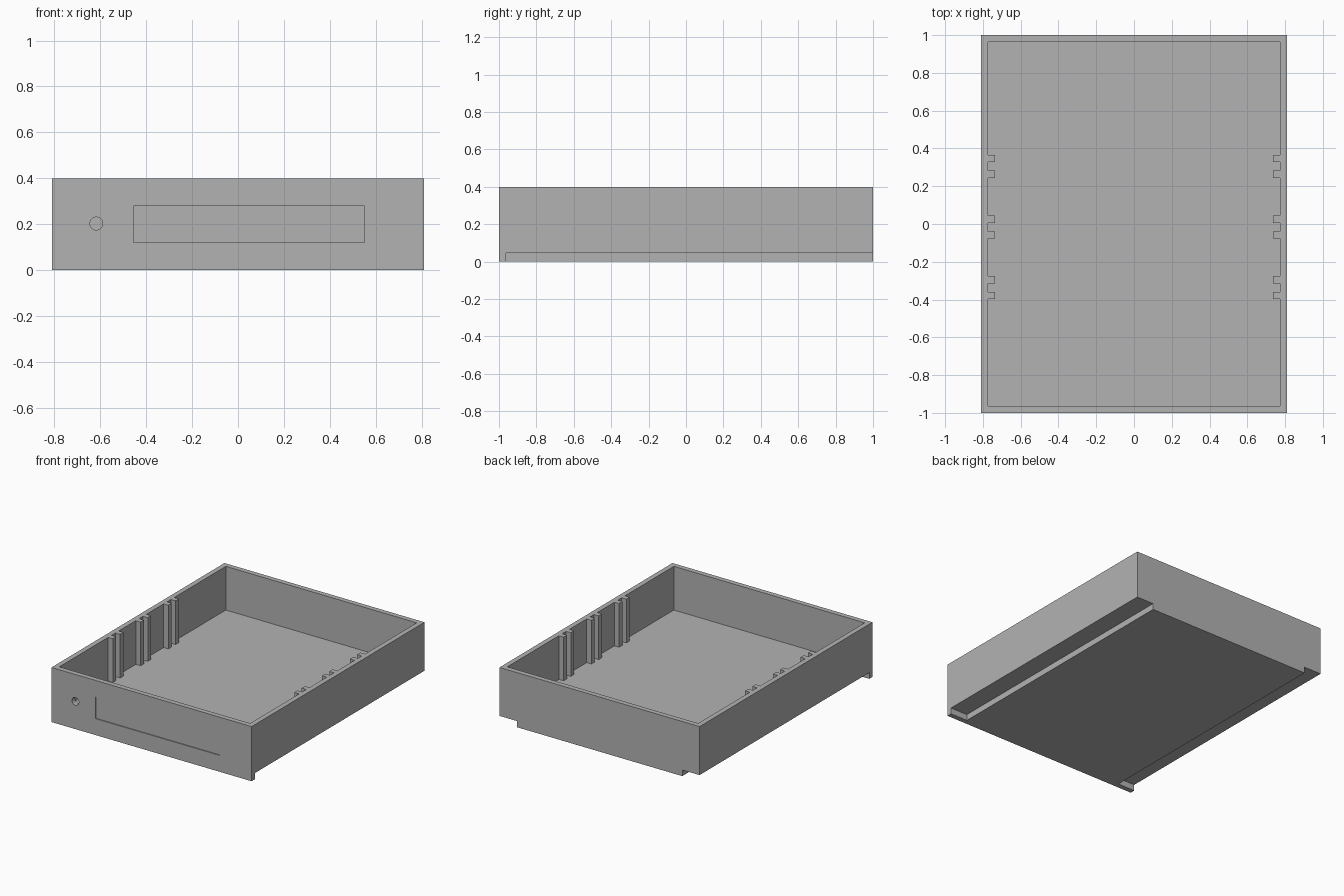
import bpy

cube = bpy.data.objects.get("Cube")
if cube:
    bpy.data.objects.remove(cube, do_unlink=True)

grey = bpy.data.materials.new("plain_grey")
grey.use_nodes = True
COLOUR = (0.45, 0.45, 0.45, 1)
grey.diffuse_color = COLOUR
grey.node_tree.nodes["Principled BSDF"].inputs["Base Color"].default_value = COLOUR

W, L, H = 0.81, 1.0, 0.4      # half width, half length, height
WALL, FLOOR = 0.037, 0.08     # wall and floor thickness


def box(name, low, high):
    """Box spanning two opposite corners."""
    bpy.ops.mesh.primitive_cube_add(size=1)
    ob = bpy.context.object
    ob.name = name
    for v in ob.data.vertices:
        v.co = [(a + b) / 2 + c * (b - a) for a, b, c in zip(low, high, v.co)]
    ob.data.materials.append(grey)
    return ob


def boolean(target, tool, operation):
    """Apply a boolean, then remove the tool."""
    mod = target.modifiers.new(tool.name, 'BOOLEAN')
    mod.operation = operation
    mod.solver = 'EXACT'
    mod.object = tool
    bpy.ops.object.select_all(action='DESELECT')
    target.select_set(True)
    bpy.context.view_layer.objects.active = target
    bpy.ops.object.modifier_apply(modifier=mod.name)
    bpy.data.objects.remove(tool, do_unlink=True)


# Open tray: outer block with the inside hollowed out
tray = box("tray", (-W, -L, 0), (W, L, H))
boolean(tray, box("cavity", (WALL - W, WALL - L, FLOOR), (W - WALL, L - WALL, H + 0.1)), 'DIFFERENCE')

# Runner rebates under both long sides, open at the back
for s in (-1, 1):
    xs = sorted((s * 0.67, s * (W + 0.1)))
    boolean(tray, box("rebate", (xs[0], WALL - L, -0.1), (xs[1], L + 0.1, 0.045)), 'DIFFERENCE')

# Shallow label recess in the front
boolean(tray, box("label_recess", (-0.455, -L - 0.1, 0.12), (0.55, -L + 0.007, 0.28)), 'DIFFERENCE')

# Round hole through the front wall
bpy.ops.mesh.primitive_cylinder_add(vertices=32, radius=0.028, depth=0.2,
                                    location=(-0.617, -L, 0.203), rotation=(1.570796, 0, 0))
hole = bpy.context.object
hole.name = "hole"
hole.data.materials.append(grey)
boolean(tray, hole, 'DIFFERENCE')

# Paired divider ribs on both inner walls, merged flush with the rim
for s in (-1, 1):
    xs = sorted((s * 0.735, s * (W - WALL / 2)))
    for y in (0.305, -0.017, -0.337):
        for side in (-1, 1):
            c = y + side * 0.042
            rib = box("divider_rib", (xs[0], c - 0.019, FLOOR / 2 + 0.02), (xs[1], c + 0.019, H))
            boolean(tray, rib, 'UNION')

bpy.ops.object.shade_smooth_by_angle(angle=0.5)
